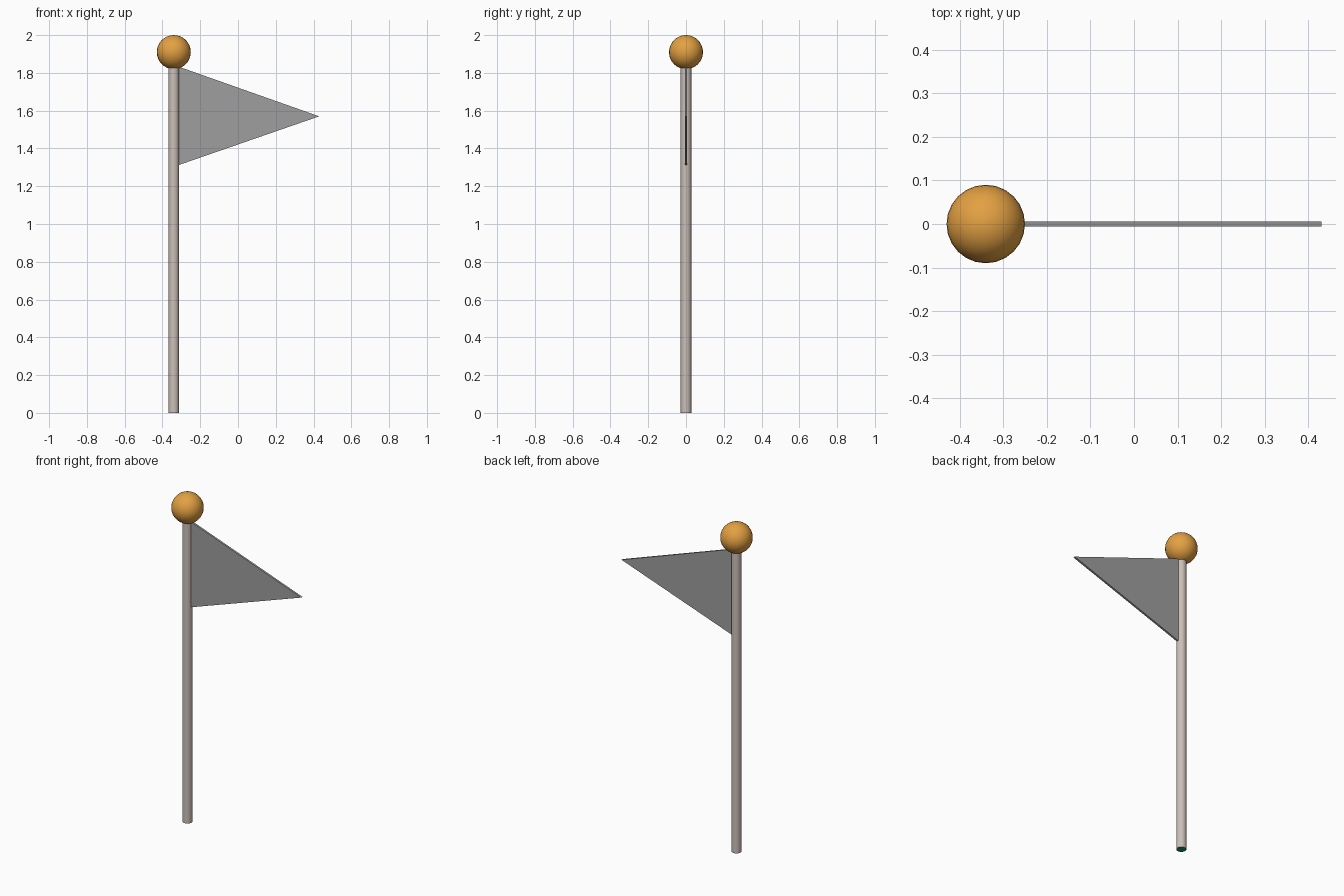
import bpy, bmesh

if "Cube" in bpy.data.objects:
    bpy.data.objects.remove(bpy.data.objects["Cube"])

def material(name, srgb):
    m = bpy.data.materials.new(name)
    lin = [c / 12.92 if c <= 0.04045 else ((c + 0.055) / 1.055) ** 2.4 for c in srgb]
    m.diffuse_color = (*lin, 1)
    m.use_nodes = True
    m.node_tree.nodes["Principled BSDF"].inputs["Base Color"].default_value = m.diffuse_color
    return m

POLE = material("warm pale grey", (0.80, 0.75, 0.72))
GOLD = material("golden orange", (0.89, 0.63, 0.26))
CLOTH = material("mid grey", (0.62, 0.62, 0.62))
TEAL = material("teal green", (0.10, 0.60, 0.46))
PX = -0.34  # pole axis

def finish(name, mat, smooth=True):
    ob = bpy.context.object
    ob.name = name
    ob.data.materials.append(mat)
    if smooth:
        bpy.ops.object.shade_smooth_by_angle()
    return ob

def cylinder(name, r, z0, z1, mat):
    bpy.ops.mesh.primitive_cylinder_add(vertices=16, radius=r, depth=z1 - z0,
                                        location=(PX, 0, (z0 + z1) / 2))
    return finish(name, mat)

# Pole, with a teal underside
pole = cylinder("pole", 0.028, 0, 1.84, POLE)
pole.data.materials.append(TEAL)
for f in pole.data.polygons:
    if f.normal.z < -0.9:
        f.material_index = 1

# Ball on top
bpy.ops.mesh.primitive_uv_sphere_add(segments=24, ring_count=16, radius=0.09,
                                     location=(PX, 0, 1.91))
finish("ball_finial", GOLD)

# Triangular pennant, a thin flat prism
bm = bmesh.new()
corners = [(PX + 0.02, 1.31), (0.43, 1.57), (PX + 0.02, 1.835)]
face = bm.faces.new([bm.verts.new((x, -0.006, z)) for x, z in corners])
ext = bmesh.ops.extrude_face_region(bm, geom=[face])
verts = [g for g in ext["geom"] if isinstance(g, bmesh.types.BMVert)]
bmesh.ops.translate(bm, verts=verts, vec=(0, 0.012, 0))
bmesh.ops.recalc_face_normals(bm, faces=bm.faces)
me = bpy.data.meshes.new("pennant")
bm.to_mesh(me)
bm.free()
me.materials.append(CLOTH)
flag = bpy.data.objects.new("pennant", me)
bpy.context.collection.objects.link(flag)
